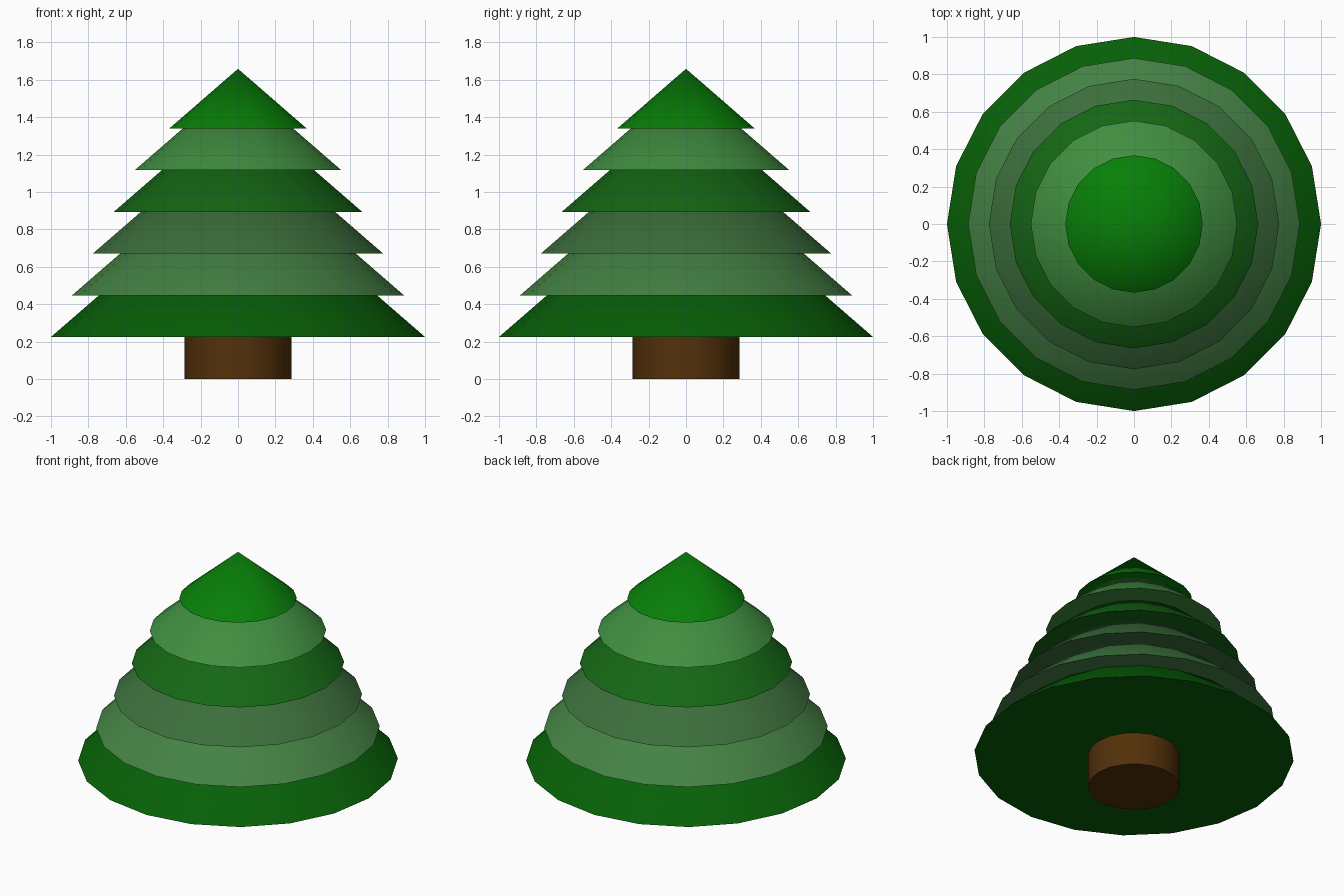
import bpy
import math

if "Cube" in bpy.data.objects:
    bpy.data.objects.remove(bpy.data.objects["Cube"])

SIDES = 20


def srgb(*rgb):
    """8-bit display colour to linear RGBA."""
    return tuple((c / 255) ** 2.2 for c in rgb) + (1.0,)


def finish(name, color):
    obj = bpy.context.object
    obj.name = name
    mat = bpy.data.materials.new(name + "_color")
    mat.diffuse_color = srgb(*color)
    mat.use_nodes = True
    mat.node_tree.nodes["Principled BSDF"].inputs["Base Color"].default_value = mat.diffuse_color
    obj.data.materials.append(mat)
    bpy.ops.object.shade_smooth_by_angle(angle=math.radians(30))


# Trunk, its top hidden inside the lowest branches
bpy.ops.mesh.primitive_cylinder_add(vertices=SIDES, radius=0.287, depth=0.3,
                                    location=(0, 0, 0.15))
finish("trunk", (84, 52, 18))

# Branch tiers from bottom to top: base radius, colour
tiers = [
    (1.0, (16, 96, 16)),
    (0.887, (70, 128, 70)),
    (0.776, (62, 110, 62)),
    (0.664, (27, 102, 27)),
    (0.552, (66, 140, 66)),
    (0.367, (16, 126, 16)),
]
for i, (radius, color) in enumerate(tiers):
    base = 0.225 + 0.223 * i
    height = radius * 0.868
    bpy.ops.mesh.primitive_cone_add(vertices=SIDES, radius1=radius, radius2=0,
                                    depth=height,
                                    location=(0, 0, base + height / 2))
    finish(f"branch_tier_{i + 1}", color)
